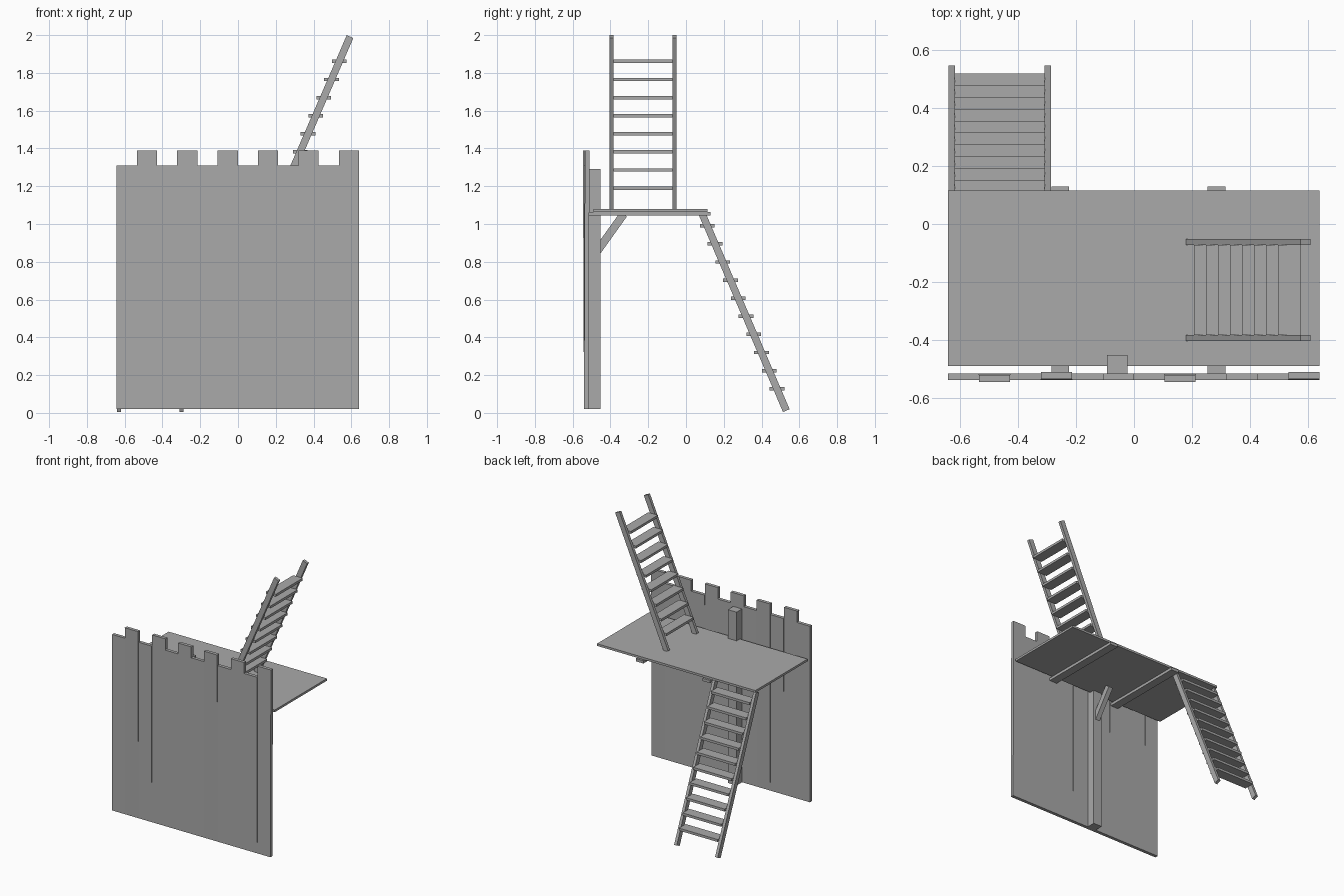
import bpy, bmesh, math
from mathutils import Vector, Matrix

if "Cube" in bpy.data.objects:
    bpy.data.objects.remove(bpy.data.objects["Cube"], do_unlink=True)

grey = bpy.data.materials.new("plain grey")
grey.use_nodes = True
COLOUR = (0.4, 0.4, 0.4, 1)
grey.diffuse_color = COLOUR
grey.node_tree.nodes["Principled BSDF"].inputs["Base Color"].default_value = COLOUR


def box(name, lo, hi, lean=0):
    """Box between two corners; lean shifts its top along y."""
    lo, hi = Vector(lo), Vector(hi)
    bm = bmesh.new()
    bmesh.ops.create_cube(bm, size=1)
    bmesh.ops.transform(bm, verts=bm.verts,
                        matrix=Matrix.Translation((lo + hi) / 2) @ Matrix.Diagonal((*(hi - lo), 1)))
    for v in bm.verts:
        if v.co.z > (lo.z + hi.z) / 2:
            v.co.y += lean
    mesh = bpy.data.meshes.new(name)
    bm.to_mesh(mesh)
    bm.free()
    mesh.materials.append(grey)
    ob = bpy.data.objects.new(name, mesh)
    bpy.context.collection.objects.link(ob)
    return ob


def beam(name, start, end, across, width, depth):
    """Square-ended bar from start to end; width runs along the across axis."""
    start, end = Vector(start), Vector(end)
    z = (end - start).normalized()
    x = Vector(across)
    y = z.cross(x)
    ob = box(name, (-width / 2, -depth / 2, 0), (width / 2, depth / 2, (end - start).length))
    ob.data.transform(Matrix.Translation(start) @ Matrix((x, y, z)).transposed().to_4x4())
    return ob


def ladder(name, foot, top, across, span, rungs, first):
    """Two sloping rails with level treads between them."""
    foot, top, across = Vector(foot), Vector(top), Vector(across)
    for side, s in (("left", 1), ("right", -1)):
        off = across * s * (span / 2 - 0.01)
        beam(f"{name}_{side}_rail", foot + off, top + off, across, 0.021, 0.038)
    along = Vector((abs(across.y), abs(across.x), 0))
    half = across * (span / 2 - 0.02) + along * 0.039 + Vector((0, 0, 0.009))
    for i in range(rungs):
        c = foot.lerp(top, (first + i * 0.0958 - foot.z) / (top.z - foot.z))
        box(f"{name}_tread_{i + 1}", c - half, c + half)


# Wall of upright planks, every second one taller, a few leaning slightly
PLANK = 0.107
leans = {1: -0.006, 3: 0.005, 7: -0.006, 11: 0.005}
for i in range(12):
    x = -0.643 + i * PLANK
    box(f"wall_plank_{i + 1}", (x, -0.54, 0.02),
        (x + PLANK, -0.516, 1.39 if i % 2 else 1.31), leans.get(i, 0))

# Post behind the wall with a diagonal brace
box("wall_post", (-0.093, -0.516, 0.02), (-0.022, -0.453, 1.29))
beam("post_brace", (-0.057, -0.48, 0.842), (-0.057, -0.33, 1.052), (1, 0, 0), 0.035, 0.042)

# Platform on two joists
box("platform", (-0.643, -0.49, 1.064), (0.641, 0.115, 1.08))
for side, x in (("right", -0.255), ("left", 0.285)):
    box(f"{side}_joist", (x - 0.031, -0.516, 1.044), (x + 0.031, 0.13, 1.064))

# Ladders up to and on from the platform
ladder("lower_ladder", (-0.464, 0.531, 0.012), (-0.464, 0.085, 1.055), (1, 0, 0), 0.352, 10, 0.128)
ladder("upper_ladder", (0.198, -0.228, 1.078), (0.593, -0.228, 1.992), (0, 1, 0), 0.352, 8, 1.19)
